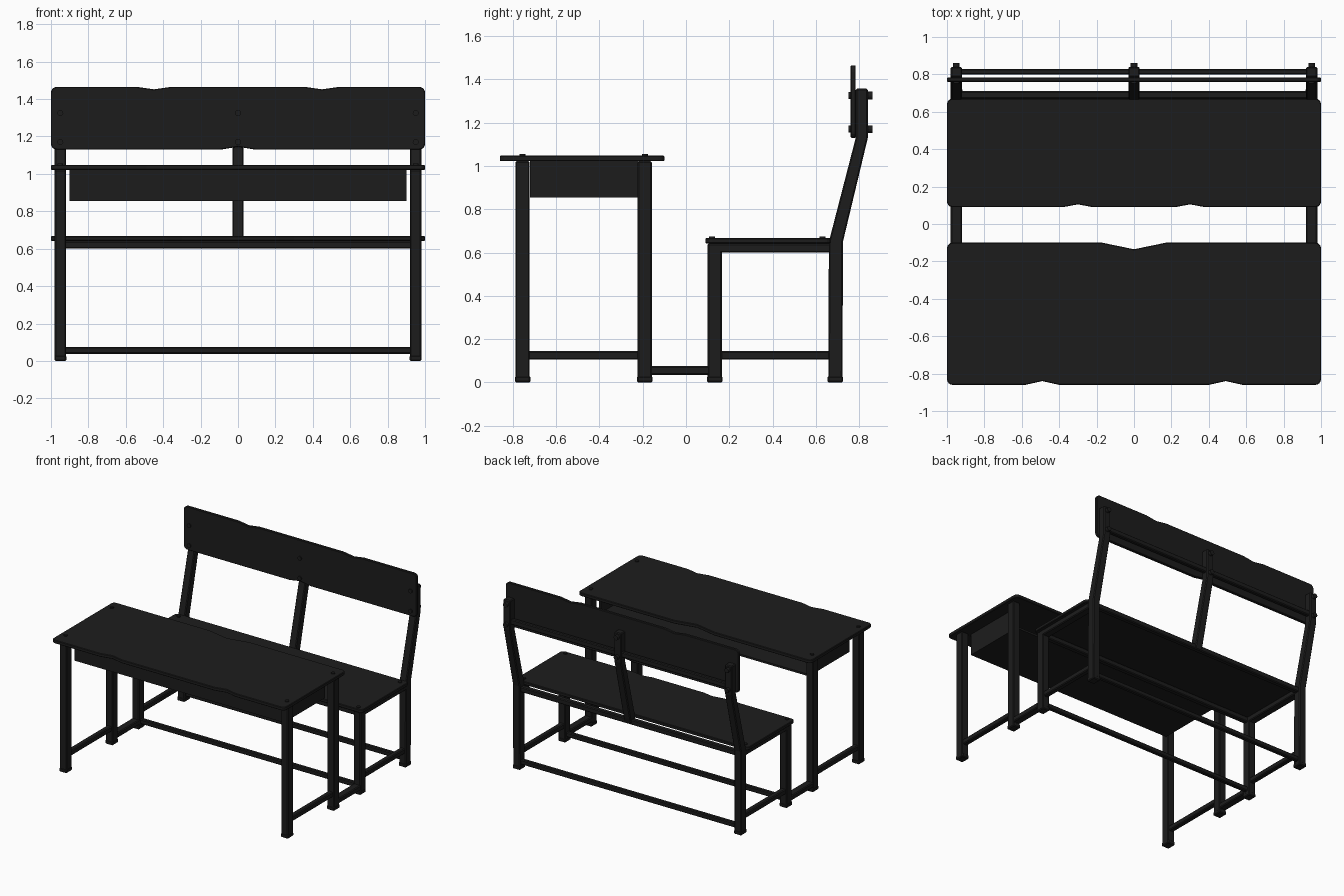
import bpy, bmesh, math
from mathutils import Vector

if "Cube" in bpy.data.objects:
    bpy.data.objects.remove(bpy.data.objects["Cube"])

black = bpy.data.materials.new("black_finish")
black.diffuse_color = (0.012, 0.012, 0.012, 1)
black.use_nodes = True
black.node_tree.nodes["Principled BSDF"].inputs["Base Color"].default_value = black.diffuse_color

def finish(name, bm, bevel=0):
    bmesh.ops.recalc_face_normals(bm, faces=bm.faces)
    me = bpy.data.meshes.new(name)
    bm.to_mesh(me)
    bm.free()
    ob = bpy.data.objects.new(name, me)
    bpy.context.collection.objects.link(ob)
    me.materials.append(black)
    if bevel:
        m = ob.modifiers.new("edge", 'BEVEL')
        m.width, m.segments = bevel, 1
    return ob

def prism(name, pts, axis, lo, hi, bevel=0):
    """Extrude a 2D outline along x, y or z."""
    place = {'x': lambda u, v, w: (w, u, v),
             'y': lambda u, v, w: (u, w, v),
             'z': lambda u, v, w: (u, v, w)}[axis]
    bm = bmesh.new()
    face = bm.faces.new([bm.verts.new(place(u, v, lo)) for u, v in pts])
    ext = bmesh.ops.extrude_face_region(bm, geom=[face])
    step = Vector(place(0, 0, hi - lo))
    bmesh.ops.translate(bm, vec=step, verts=[g for g in ext['geom'] if isinstance(g, bmesh.types.BMVert)])
    return finish(name, bm, bevel)

def box(name, x, y, z, bevel=0.006):
    return prism(name, [(x[0], y[0]), (x[1], y[0]), (x[1], y[1]), (x[0], y[1])], 'z', z[0], z[1], bevel)

def board_outline(u0, u1, v0, v1, low, high, r=0.03):
    """Rounded rectangle with worn notches (centre, half width, depth) on its long edges."""
    pts = []
    def corner(cu, cv, start):
        for i in range(5):
            a = math.radians(start + i * 22.5)
            pts.append((cu + r * math.cos(a), cv + r * math.sin(a)))
    corner(u0 + r, v0 + r, 180)
    for c, h, d in sorted(low):
        pts.extend([(c - h, v0), (c, v0 + d), (c + h, v0)])
    corner(u1 - r, v0 + r, 270)
    corner(u1 - r, v1 - r, 0)
    for c, h, d in sorted(high, reverse=True):
        pts.extend([(c + h, v1), (c, v1 - d), (c - h, v1)])
    corner(u0 + r, v1 - r, 90)
    return pts

def bolt(name, loc, axis, radius=0.014, half=0.006):
    bm = bmesh.new()
    bmesh.ops.create_cone(bm, cap_ends=True, segments=12, radius1=radius, radius2=radius, depth=half * 2)
    ob = finish(name, bm)
    ob.location = loc
    if axis == 'y':
        ob.rotation_euler.x = math.pi / 2

# Boards
prism("desk_top", board_outline(-1, 1, -0.86, -0.10,
      [(-0.49, 0.09, 0.02), (0.49, 0.09, 0.02)], [(0, 0.17, 0.035)]), 'z', 1.022, 1.048, 0.004)
prism("seat", board_outline(-1, 1, 0.09, 0.67,
      [(-0.3, 0.08, 0.015), (0.3, 0.08, 0.015)], []), 'z', 0.642, 0.667, 0.004)
prism("backrest", board_outline(-1, 1, 1.13, 1.465,
      [(0, 0.09, 0.015)], [(-0.45, 0.09, 0.013), (0.45, 0.09, 0.013)]), 'y', 0.76, 0.784, 0.004)

# Book tray below the desk top, open towards the seat
box("tray_floor", (-0.9, 0.9), (-0.72, -0.22), (0.855, 0.87), 0)
box("tray_front", (-0.9, 0.9), (-0.72, -0.705), (0.87, 1.022), 0)
for s in (-1, 1):
    box("tray_side", (s * 0.9 - 0.015 * (s > 0), s * 0.9 + 0.015 * (s < 0)), (-0.705, -0.22), (0.87, 1.022), 0)

# Steel frame at each end
post = [(0.725, 0.65), (0.84, 1.13), (0.84, 1.357), (0.784, 1.357), (0.784, 1.13), (0.66, 0.65)]
for s in (-1, 1):
    leg_x = (s * 0.95 - 0.03, s * 0.95 + 0.03)
    bar_x = (s * 0.95 - 0.02, s * 0.95 + 0.02)
    for name, y, top in (("desk_front_leg", -0.755, 1.022), ("desk_rear_leg", -0.19, 1.022),
                         ("seat_front_leg", 0.133, 0.642)):
        box(name, leg_x, (y - 0.033, y + 0.033), (0, top))
    prism("rear_leg_and_post", [(0.657, 0), (0.723, 0)] + post, 'x', *leg_x, 0.006)
    for y in (-0.755, -0.19, 0.133, 0.69):
        box("foot_cap", (leg_x[0] - 0.002, leg_x[1] + 0.002), (y - 0.036, y + 0.036), (0, 0.03))
    box("desk_side_stretcher", bar_x, (-0.73, -0.21), (0.105, 0.145))
    box("seat_side_stretcher", bar_x, (0.15, 0.67), (0.105, 0.145))
    box("desk_to_seat_bar", leg_x, (-0.165, 0.11), (0.035, 0.075))
    box("seat_side_rail", leg_x, (0.15, 0.67), (0.6, 0.642))
    for y, z in ((-0.755, 1.05), (-0.19, 1.05), (0.12, 0.669), (0.63, 0.669)):
        bolt("top_bolt", (s * 0.95, y, z), 'z')

# Middle post and the long rails
prism("middle_post", [(0.675, 0.6), (0.71, 0.6)] + post, 'x', -0.03, 0.03, 0.006)
box("seat_rear_rail", (-0.94, 0.94), (0.67, 0.71), (0.6, 0.64))
box("seat_front_rail", (-0.94, 0.94), (0.113, 0.153), (0.6, 0.64))
box("front_floor_rail", (-0.94, 0.94), (0.117, 0.15), (0.038, 0.075))
box("rear_floor_rail", (-0.94, 0.94), (0.675, 0.708), (0.038, 0.075))
box("backrest_rail", (-0.94, 0.94), (0.798, 0.83), (1.17, 1.21))

# Backrest bolts and nuts
for x in (-0.95, 0, 0.95):
    for z in (1.17, 1.325):
        bolt("backrest_bolt", (x, 0.757, z), 'y', 0.016)
        bolt("backrest_nut", (x, 0.85, z), 'y', 0.018, 0.012)
